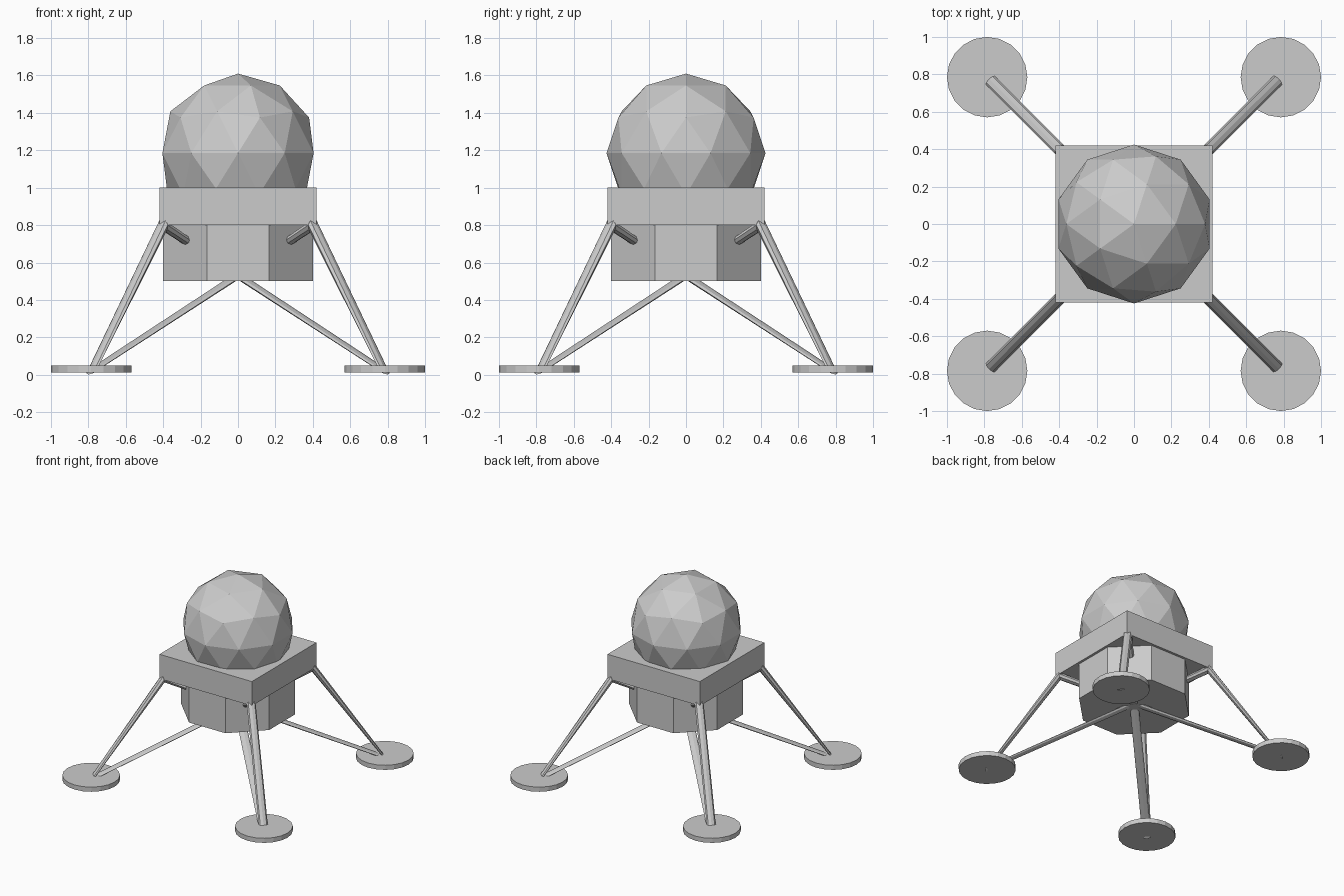
import bpy
import math

if "Cube" in bpy.data.objects:
    bpy.data.objects.remove(bpy.data.objects["Cube"])


def prism(name, sides, radius, z0, z1, x=0.0, y=0.0, turn=0.0):
    bpy.ops.mesh.primitive_cylinder_add(
        vertices=sides, radius=radius, depth=z1 - z0,
        location=(x, y, (z0 + z1) / 2), rotation=(0, 0, turn))
    bpy.context.object.name = name


def closed_tube(name, points, radius):
    curve = bpy.data.curves.new(name, 'CURVE')
    curve.dimensions = '3D'
    curve.bevel_depth = radius
    curve.bevel_resolution = 2
    spline = curve.splines.new('POLY')
    spline.points.add(len(points) - 1)
    for p, co in zip(spline.points, points):
        p.co = (*co, 1)
    spline.use_cyclic_u = True
    spline.use_smooth = False
    obj = bpy.data.objects.new(name, curve)
    bpy.context.collection.objects.link(obj)
    bpy.ops.object.select_all(action='DESELECT')
    obj.select_set(True)
    bpy.context.view_layer.objects.active = obj
    bpy.ops.object.convert(target='MESH')
    bpy.context.object.name = name


# Faceted cabin ball
bpy.ops.mesh.primitive_ico_sphere_add(subdivisions=2, radius=0.425,
                                      location=(0, 0, 1.185))
bpy.context.object.name = "cabin"

# Square deck
bpy.ops.mesh.primitive_cube_add(size=1, location=(0, 0, 0.9))
deck = bpy.context.object
deck.name = "deck"
deck.scale = (0.84, 0.84, 0.2)

# Octagonal engine housing with flats facing the axes
prism("lower_body", 8, 0.4 / math.cos(math.pi / 8), 0.5, 0.8, turn=math.pi / 8)

# Four legs: triangular strut loop and round foot pad
for i, (sx, sy) in enumerate([(1, -1), (1, 1), (-1, 1), (-1, -1)]):
    closed_tube(f"leg_strut_{i + 1}", [
        (0, 0, 0.53),
        (0.40 * sx, 0.40 * sy, 0.80),
        (0.78 * sx, 0.78 * sy, 0.023),
    ], 0.034)
    prism(f"foot_pad_{i + 1}", 20, 0.215, 0.012, 0.05, 0.785 * sx, 0.785 * sy)
